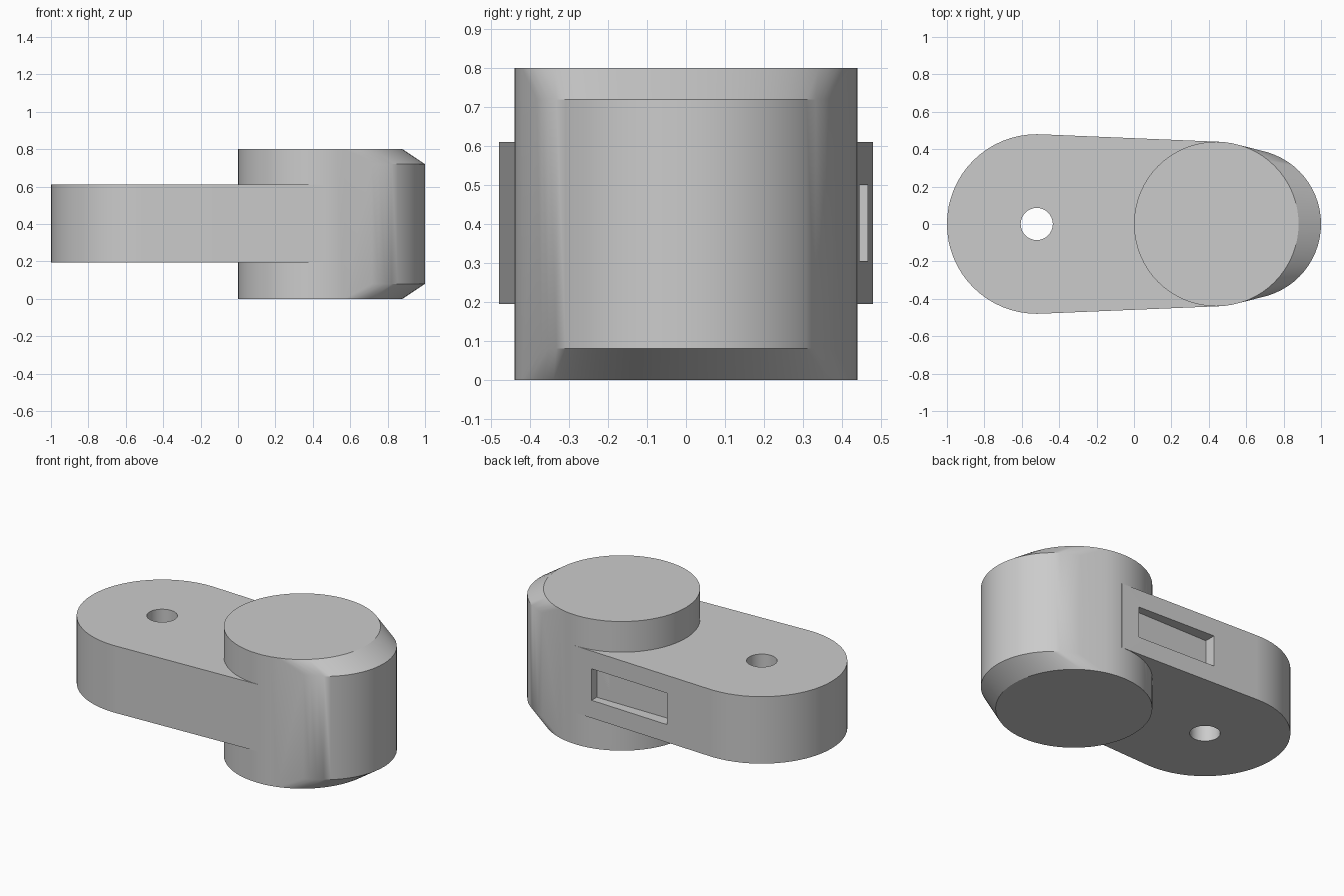
import bpy
import bmesh
import math

if "Cube" in bpy.data.objects:
    bpy.data.objects.remove(bpy.data.objects["Cube"], do_unlink=True)

grey = bpy.data.materials.new("plain_grey")
grey.use_nodes = True
colour = (0.6, 0.6, 0.6, 1)
grey.diffuse_color = colour
grey.node_tree.nodes["Principled BSDF"].inputs["Base Color"].default_value = colour


def circle(cx, r, z, n=64):
    return [(cx + r * math.cos(2 * math.pi * i / n),
             r * math.sin(2 * math.pi * i / n), z) for i in range(n)]


def hull(name, points):
    """Convex solid around the points, with flat areas merged."""
    bm = bmesh.new()
    for p in points:
        bm.verts.new(p)
    out = bmesh.ops.convex_hull(bm, input=bm.verts[:])
    spare = {v for v in out["geom_interior"] + out["geom_unused"]
             if isinstance(v, bmesh.types.BMVert)}
    bmesh.ops.delete(bm, geom=list(spare), context='VERTS')
    bmesh.ops.dissolve_limit(bm, angle_limit=0.005, verts=bm.verts[:], edges=bm.edges[:])
    bmesh.ops.recalc_face_normals(bm, faces=bm.faces[:])
    mesh = bpy.data.meshes.new(name)
    bm.to_mesh(mesh)
    bm.free()
    mesh.materials.append(grey)
    obj = bpy.data.objects.new(name, mesh)
    bpy.context.collection.objects.link(obj)
    return obj


def activate(obj):
    bpy.ops.object.select_all(action='DESELECT')
    obj.select_set(True)
    bpy.context.view_layer.objects.active = obj


def cut(obj, cutter):
    activate(obj)
    mod = obj.modifiers.new("cut", 'BOOLEAN')
    mod.operation = 'DIFFERENCE'
    mod.solver = 'EXACT'
    mod.object = cutter
    bpy.ops.object.modifier_apply(modifier=mod.name)


# Tapered arm: rounded outer end, straight sides tangent to the head
ARM_X, ARM_R, HEAD_X, HEAD_R = -0.52, 0.48, 0.44, 0.44
c = (ARM_R - HEAD_R) / (HEAD_X - ARM_X)
s = math.sqrt(1 - c * c)
arm_points = []
for z in (0.195, 0.61):
    arm_points += [p for p in circle(ARM_X, ARM_R, z) if p[0] < ARM_X + ARM_R * c]
    for side in (-1, 1):
        arm_points.append((ARM_X + ARM_R * c, side * ARM_R * s, z))
        arm_points.append((HEAD_X + HEAD_R * c, side * HEAD_R * s, z))
arm = hull("arm", arm_points)

# Head: round end discs blended into a longer nose, giving sloped edges
head_points = []
for z in (0, 0.8):
    head_points += circle(HEAD_X, HEAD_R, z)
for z in (0.08, 0.72):
    head_points += circle(0.6, 0.4, z)
head = hull("head", head_points)

# Pivot hole through the arm and a shallow slot on the back
pin = hull("hole_cutter", circle(ARM_X, 0.086, 0.1, 32) + circle(ARM_X, 0.086, 0.7, 32))
slot = hull("slot_cutter", [(x, y, z) for x in (-0.195, 0.335)
                            for y in (0.395, 0.6) for z in (0.305, 0.5)])
cut(arm, pin)
for part in (arm, head):
    cut(part, slot)
for helper in (pin, slot):
    bpy.data.objects.remove(helper, do_unlink=True)

for part in (arm, head):
    activate(part)
    bpy.ops.object.shade_smooth_by_angle(angle=math.radians(30))
